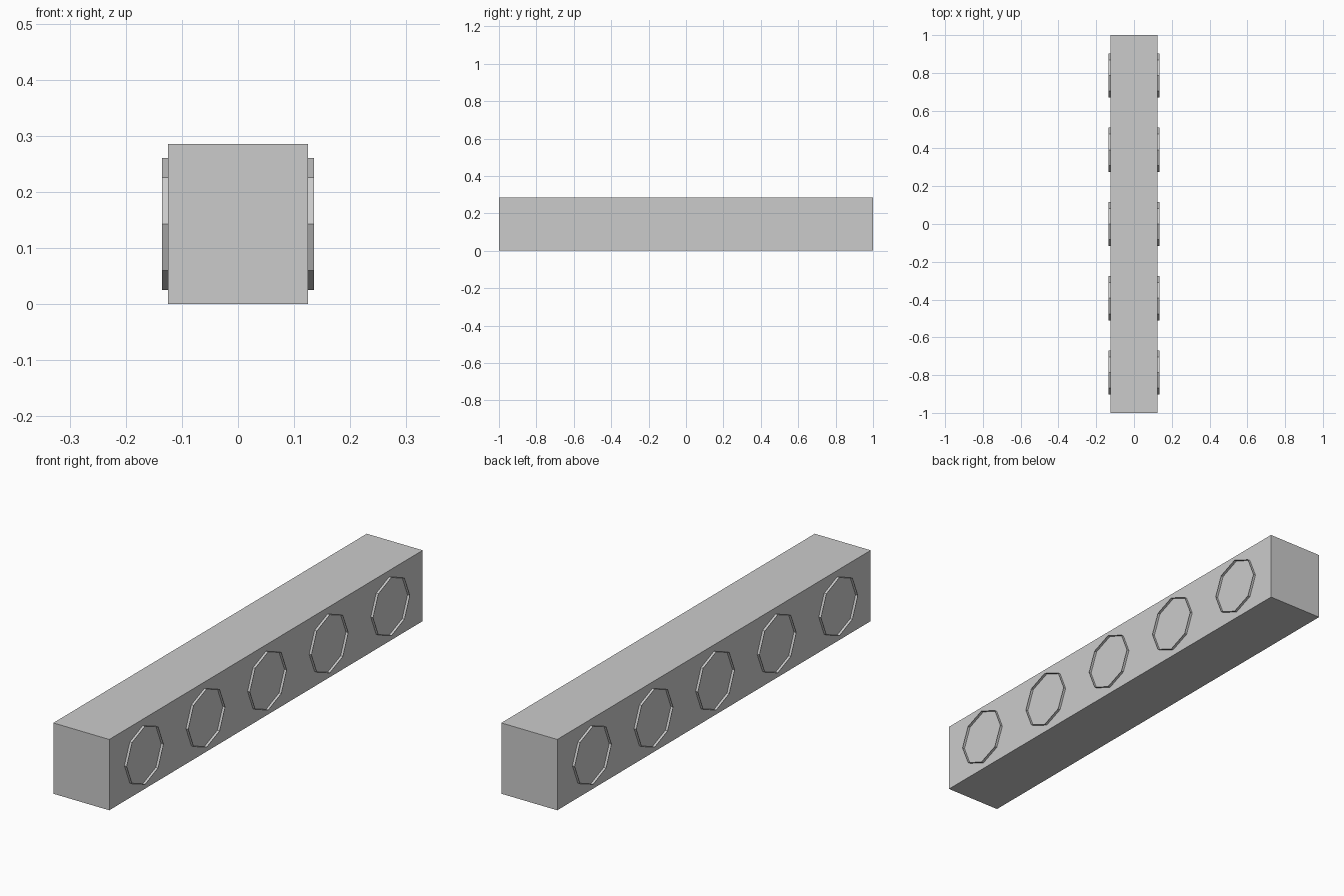
import bpy, bmesh, math
from mathutils import Matrix

if "Cube" in bpy.data.objects:
    bpy.data.objects.remove(bpy.data.objects["Cube"])

grey = bpy.data.materials.new("plain grey")
grey.diffuse_color = (0.6, 0.6, 0.6, 1)
grey.use_nodes = True
grey.node_tree.nodes["Principled BSDF"].inputs["Base Color"].default_value = grey.diffuse_color

LENGTH, WIDTH, HEIGHT = 2.0, 0.25, 0.286
RADIUS, TUBE_LENGTH, SPACING = 0.1175, 0.271, 0.393


def finish(bm, name):
    mesh = bpy.data.meshes.new(name)
    bm.to_mesh(mesh)
    bm.free()
    mesh.materials.append(grey)
    obj = bpy.data.objects.new(name, mesh)
    bpy.context.collection.objects.link(obj)


# Long rectangular beam
bm = bmesh.new()
bmesh.ops.create_cube(bm, size=1, matrix=Matrix.Translation((0, 0, HEIGHT / 2))
                      @ Matrix.Diagonal((WIDTH, LENGTH, HEIGHT, 1)))
finish(bm, "beam")

# Open eight-sided tubes through the beam, standing slightly proud of both sides
for i in range(-2, 3):
    bm = bmesh.new()
    place = (Matrix.Translation((0, i * SPACING, HEIGHT / 2))
             @ Matrix.Rotation(math.pi / 2, 4, 'Y'))
    bmesh.ops.create_cone(bm, cap_ends=False, segments=8, radius1=RADIUS,
                          radius2=RADIUS, depth=TUBE_LENGTH, matrix=place)
    # corners of the octagon point straight up and sideways
    angle = min((math.atan2(v.co.z - HEIGHT / 2, v.co.y - i * SPACING)
                 for v in bm.verts), key=abs)
    bmesh.ops.rotate(bm, verts=bm.verts, cent=(0, i * SPACING, HEIGHT / 2),
                     matrix=Matrix.Rotation(-angle, 3, 'X'))
    finish(bm, f"tube_{i + 3}")
